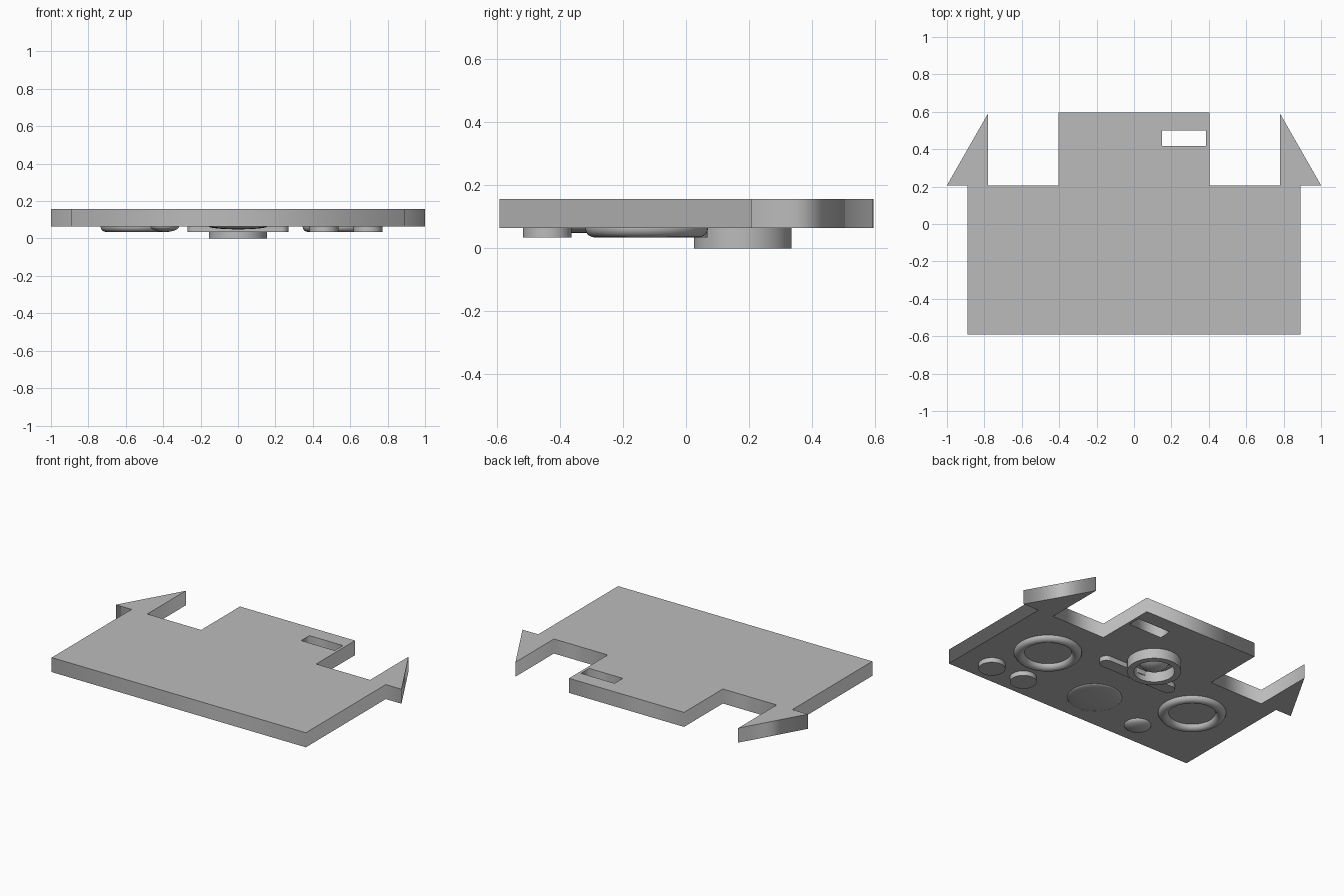
import bpy, bmesh
from math import sin, cos, pi

cube = bpy.data.objects.get("Cube")
if cube:
    bpy.data.objects.remove(cube)

BOTTOM, TOP = 0.065, 0.157

grey = bpy.data.materials.new("plain grey")
grey.use_nodes = True
grey.diffuse_color = (0.5, 0.5, 0.5, 1)
grey.node_tree.nodes["Principled BSDF"].inputs["Base Color"].default_value = (0.5, 0.5, 0.5, 1)


def slab(name, loops, low, high):
    """Extrude closed outlines; an inner outline becomes a hole."""
    curve = bpy.data.curves.new(name, "CURVE")
    curve.dimensions, curve.fill_mode = "2D", "BOTH"
    curve.extrude = (high - low) / 2
    for loop in loops:
        spline = curve.splines.new("POLY")
        spline.points.add(len(loop) - 1)
        for point, (x, y) in zip(spline.points, loop):
            point.co = (x, y, 0, 1)
        spline.use_cyclic_u = True
    obj = bpy.data.objects.new(name, curve)
    bpy.context.collection.objects.link(obj)
    obj.location.z = (low + high) / 2
    bpy.ops.object.select_all(action="DESELECT")
    obj.select_set(True)
    bpy.context.view_layer.objects.active = obj
    bpy.ops.object.convert(target="MESH")
    obj = bpy.context.object
    obj.data.materials.clear()
    obj.data.materials.append(grey)
    return obj


def smooth(obj):
    bpy.ops.object.select_all(action="DESELECT")
    obj.select_set(True)
    bpy.context.view_layer.objects.active = obj
    bpy.ops.object.shade_smooth_by_angle(angle=pi / 5)


def lathe(name, x, y, profile, closed=False, steps=64):
    """Spin a (radius, depth below the plate) profile around a vertical axis."""
    bm = bmesh.new()
    verts = [bm.verts.new((r, 0, -d)) for r, d in profile]
    pairs = list(zip(verts, verts[1:]))
    if closed:
        pairs.append((verts[-1], verts[0]))
    edges = [bm.edges.new(p) for p in pairs]
    bmesh.ops.spin(bm, geom=verts + edges, cent=(0, 0, 0), axis=(0, 0, 1),
                   angle=2 * pi, steps=steps, use_duplicate=False)
    bmesh.ops.remove_doubles(bm, verts=bm.verts, dist=1e-5)
    bmesh.ops.recalc_face_normals(bm, faces=bm.faces)
    mesh = bpy.data.meshes.new(name)
    bm.to_mesh(mesh)
    bm.free()
    mesh.materials.append(grey)
    obj = bpy.data.objects.new(name, mesh)
    bpy.context.collection.objects.link(obj)
    obj.location = (x, y, BOTTOM)
    smooth(obj)


def dome(name, x, y, radius, depth):
    arc = [(radius * cos(i * pi / 20), depth * sin(i * pi / 20)) for i in range(11)]
    lathe(name, x, y, [(0, -0.005), (radius, -0.005)] + arc)


def button(name, x, y, radius, depth):
    lathe(name, x, y, [(0, -0.005), (radius, -0.005), (radius, depth), (0, depth)])


# Plate with swept side barbs, a rear tab and a slot through the tab
half = [(0.89, -0.592), (0.89, 0.207), (1.0, 0.207), (0.78, 0.592),
        (0.78, 0.207), (0.403, 0.207), (0.403, 0.595)]
outline = half + [(-x, y) for x, y in reversed(half)]
slot = [(0.15, 0.418), (0.15, 0.5), (0.385, 0.5), (0.385, 0.418)]
slab("plate", [outline, slot], BOTTOM, TOP)

# Rounded rings on the underside
tube = [(0.165 + 0.03 * cos(i * pi / 10), 0.03 * sin(i * pi / 10)) for i in range(20)]
for side, x in (("left", 0.54), ("right", -0.54)):
    lathe(side + "_rounded_ring", x, -0.125, tube, closed=True)

# Buttons and low domes
button("outer_button", 0.695, -0.44, 0.077, 0.03)
button("inner_button", 0.46, -0.44, 0.077, 0.03)
dome("small_dome", -0.392, -0.435, 0.077, 0.03)
dome("wide_dome", 0, -0.352, 0.157, 0.016)

# Collar with a dome inside
lathe("collar", 0, 0.18, [(0.155, -0.005), (0.155, 0.065), (0.117, 0.065), (0.117, -0.005)],
      closed=True)
dome("collar_dome", 0, 0.18, 0.085, 0.05)

# Round-ended cross bar beside the collar
end = [(0.23 + 0.04 * sin(i * pi / 16), 0.028 - 0.04 * cos(i * pi / 16)) for i in range(17)]
bar = end + [(-x, y) for x, y in reversed(end)]
smooth(slab("cross_bar", [bar], BOTTOM - 0.03, BOTTOM + 0.005))
